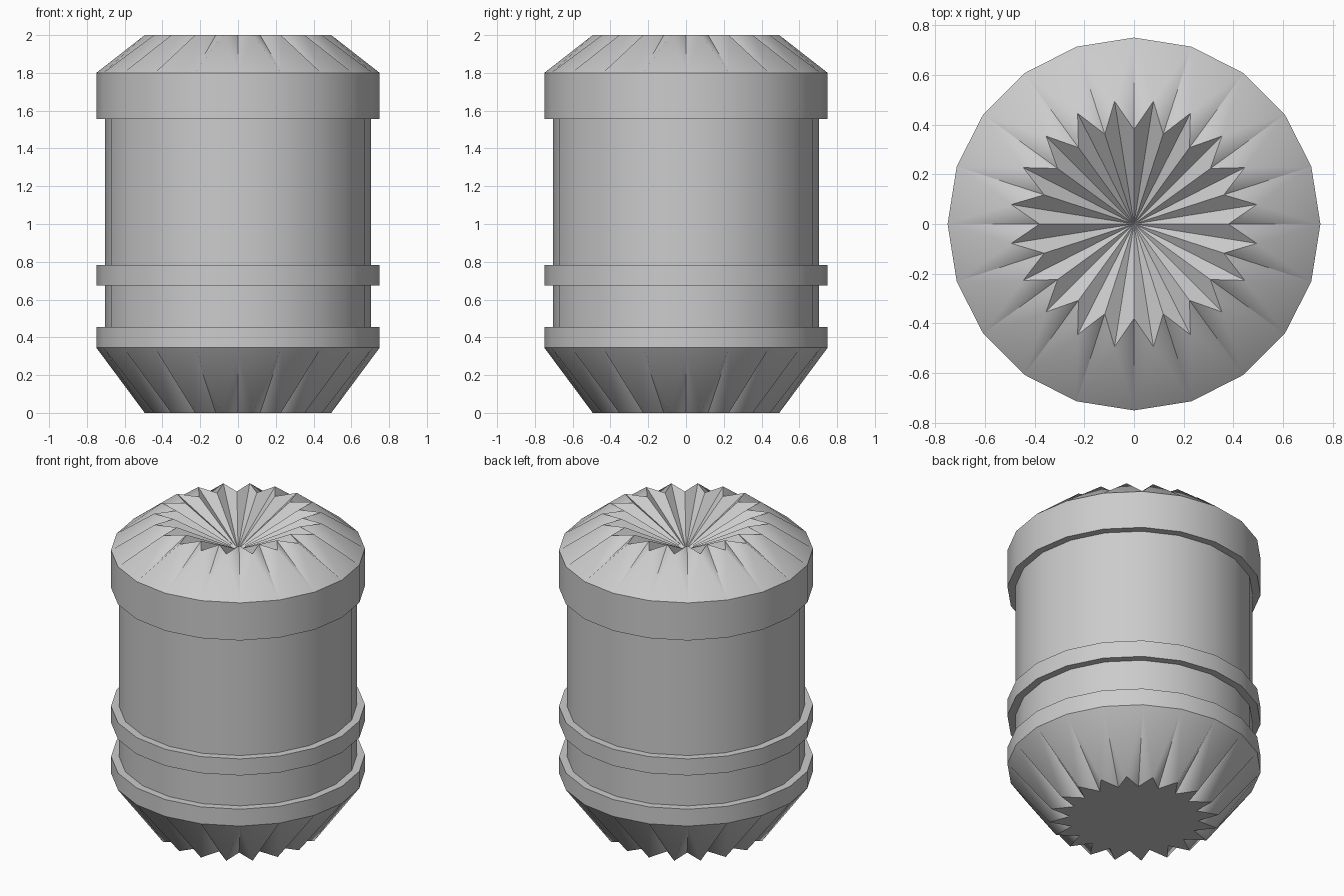
import bpy
import bmesh
from math import sin, cos, pi, radians

if "Cube" in bpy.data.objects:
    bpy.data.objects.remove(bpy.data.objects["Cube"])

SIDES = 20
RIM, BODY = 0.75, 0.703      # band and barrel radii
TIP, NOTCH = 0.50, 0.38      # star radii at both ends


def point(r, half_step, z):
    a = pi * half_step / SIDES
    return (r * cos(a), r * sin(a), z)


def finish(name, bm, angle, up=None):
    """Store a bmesh as an object, smooth except at sharp edges."""
    bm.normal_update()
    if up is not None:
        # open shells: turn the faces to look up or down
        if sum(f.normal.z for f in bm.faces) * up < 0:
            bmesh.ops.reverse_faces(bm, faces=bm.faces[:])
    mesh = bpy.data.meshes.new(name)
    bm.to_mesh(mesh)
    bm.free()
    obj = bpy.data.objects.new(name, mesh)
    bpy.context.collection.objects.link(obj)
    bpy.ops.object.select_all(action='DESELECT')
    obj.select_set(True)
    bpy.context.view_layer.objects.active = obj
    bpy.ops.object.shade_smooth_by_angle(angle=radians(angle))


def lathe(name, profile):
    """Sweep an upward (radius, z) profile around the axis."""
    bm = bmesh.new()
    rings = [[bm.verts.new(point(r, 2 * i, z)) for i in range(SIDES)]
             for r, z in profile]
    for a, b in zip(rings, rings[1:]):
        for i in range(SIDES):
            j = (i + 1) % SIDES
            bm.faces.new((a[i], a[j], b[j], b[i]))
    finish(name, bm, 30)


def star(bm, z):
    return [bm.verts.new(point(TIP if i % 2 else NOTCH, i, z))
            for i in range(2 * SIDES)]


def fluted_taper(name, z_rim, z_star):
    """Pleated ring running from the round rim to a star outline."""
    bm = bmesh.new()
    rim = [bm.verts.new(point(RIM, 2 * i, z_rim)) for i in range(SIDES)]
    s = star(bm, z_star)
    for i in range(SIDES):
        j = (i + 1) % SIDES
        notch, tip, nxt = s[2 * i], s[2 * i + 1], s[2 * j]
        bm.faces.new((rim[i], tip, notch))
        bm.faces.new((rim[i], rim[j], tip))
        bm.faces.new((rim[j], nxt, tip))
    finish(name, bm, 60, z_star - z_rim)


def star_end(name, z, z_centre, up):
    """Star-shaped end face, fanned to its centre."""
    bm = bmesh.new()
    s = star(bm, z)
    c = bm.verts.new((0, 0, z_centre))
    for i in range(len(s)):
        bm.faces.new((s[i], s[(i + 1) % len(s)], c))
    finish(name, bm, 30, up)


# Barrel walls between the bands
lathe("lower_wall", [(BODY, 0.455), (BODY, 0.675)])
lathe("main_wall", [(BODY, 0.783), (BODY, 1.555)])

# Raised bands
lathe("bottom_band", [(RIM, 0.345), (RIM, 0.455), (BODY, 0.455)])
lathe("middle_band", [(BODY, 0.675), (RIM, 0.675), (RIM, 0.783), (BODY, 0.783)])
lathe("top_band", [(BODY, 1.555), (RIM, 1.555), (RIM, 1.80)])

# Pleated ends
fluted_taper("top_pleats", 1.80, 2.0)
fluted_taper("bottom_pleats", 0.345, 0.0)

# Sunken top and flat base
star_end("sunken_top", 2.0, 1.80, 1)
star_end("base", 0.0, 0.0, -1)
